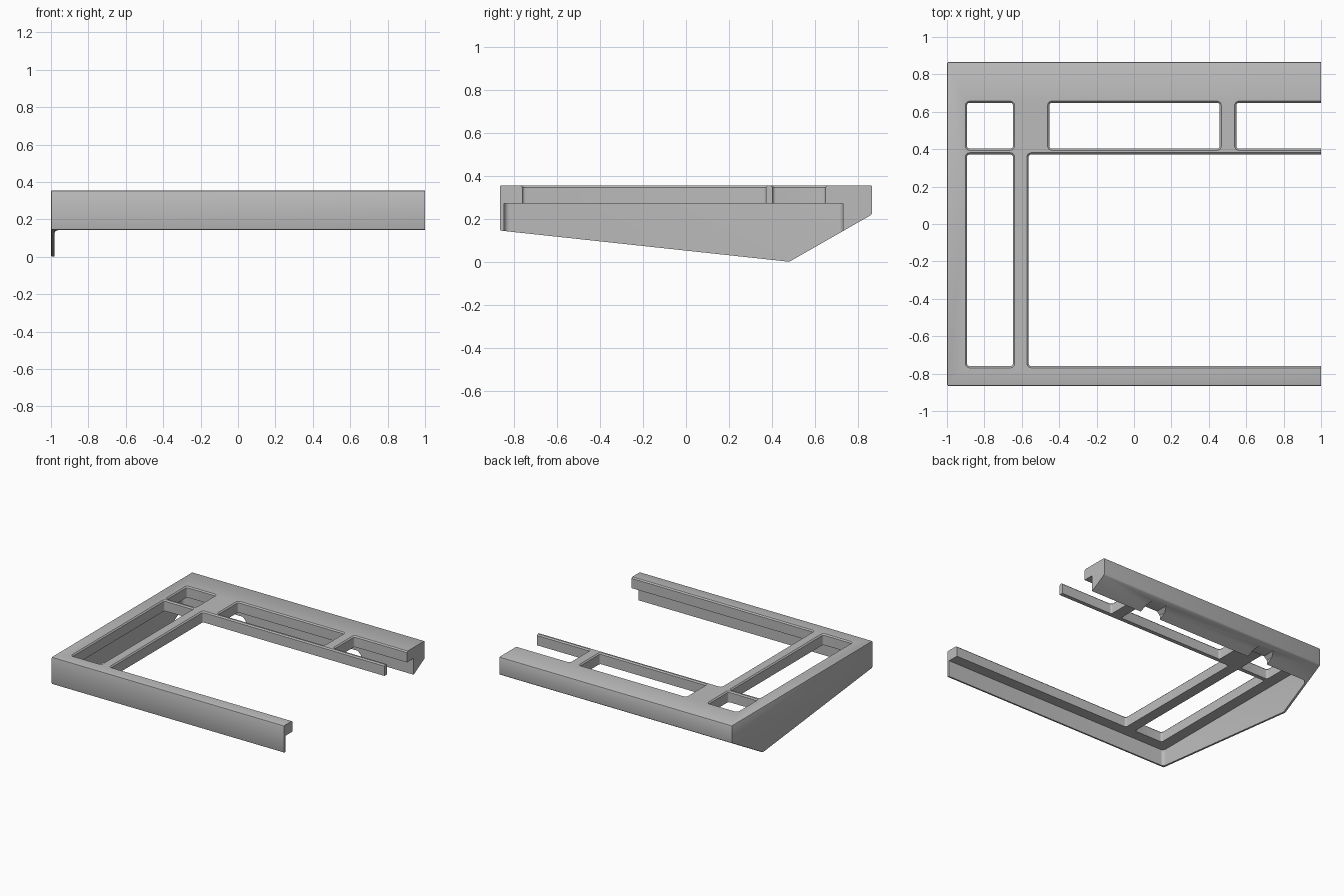
import bpy, bmesh, math

cube = bpy.data.objects.get("Cube")
if cube:
    bpy.data.objects.remove(cube, do_unlink=True)

TOP = 0.355      # top surface
UNDER = 0.27     # underside of the top plate
OPEN_END = 1.3   # cutters run past the open side

grey = bpy.data.materials.new("plain_grey")
grey.use_nodes = True
colour = (0.5, 0.5, 0.5, 1)
grey.diffuse_color = colour
grey.node_tree.nodes["Principled BSDF"].inputs["Base Color"].default_value = colour


def loft(name, rings):
    """Closed solid through a list of equally long point rings."""
    bm = bmesh.new()
    loops = [[bm.verts.new(p) for p in ring] for ring in rings]
    n = len(loops[0])
    for a, b in zip(loops, loops[1:]):
        for i in range(n):
            j = (i + 1) % n
            bm.faces.new((a[i], a[j], b[j], b[i]))
    bm.faces.new(loops[0])
    bm.faces.new(loops[-1])
    bmesh.ops.recalc_face_normals(bm, faces=bm.faces)
    mesh = bpy.data.meshes.new(name)
    bm.to_mesh(mesh)
    bm.free()
    mesh.materials.append(grey)
    obj = bpy.data.objects.new(name, mesh)
    bpy.context.collection.objects.link(obj)
    return obj


def rounded_ring(x0, x1, y0, y1, z, radius, out=0.0, steps=5):
    """Rounded rectangle at height z, grown outwards by out."""
    corners = ((x1, y1, -1, -1), (x0, y1, 1, -1), (x0, y0, 1, 1), (x1, y0, -1, 1))
    ring = []
    for k, (x, y, sx, sy) in enumerate(corners):
        for s in range(steps + 1):
            a = math.pi / 2 * (k + s / steps)
            ring.append((x + sx * radius + (radius + out) * math.cos(a),
                         y + sy * radius + (radius + out) * math.sin(a), z))
    return ring


def carve(body, cutter):
    cutter.hide_render = True
    mod = body.modifiers.new("cut", 'BOOLEAN')
    mod.operation = 'DIFFERENCE'
    mod.solver = 'EXACT'
    mod.object = cutter
    bpy.context.view_layer.objects.active = body
    bpy.ops.object.modifier_apply(modifier=mod.name)
    bpy.data.objects.remove(cutter, do_unlink=True)


# Wedge-shaped outer body
profile = [(-0.865, TOP), (0.865, TOP), (0.865, 0.22), (0.48, 0), (-0.865, 0.145)]
frame = loft("case_frame", [[(x, y, z) for y, z in profile] for x in (-1, 1)])

# Soften the outer edges, leaving the open end square
bm = bmesh.new()
bm.from_mesh(frame.data)
edges = [e for e in bm.edges if sum(v.co.x for v in e.verts) < 1.9]
bmesh.ops.bevel(bm, geom=edges, offset=0.007, segments=2, profile=0.5, affect='EDGES')
bm.to_mesh(frame.data)
bm.free()

# Hollow underside, open to the left
hollow = (-0.98, OPEN_END, -0.845, 0.73)
carve(frame, loft("hollow_cutter",
                  [rounded_ring(*hollow, z, 0.025) for z in (-0.1, UNDER)]))

# Openings through the top plate, with a small chamfer around each rim
rear, main = (0.403, 0.648), (-0.76, 0.372)
openings = [(-0.893, -0.647, *rear), (-0.453, 0.458, *rear), (0.547, OPEN_END, *rear),
            (-0.893, -0.647, *main), (-0.563, OPEN_END, *main)]
levels = ((0.2, 0), (TOP - 0.009, 0), (TOP, 0.009), (TOP + 0.01, 0.019))
for o in openings:
    carve(frame, loft("opening_cutter",
                      [rounded_ring(*o, z, 0.014, out) for z, out in levels]))

# Cable notches under the rear block
for x in (-0.53, 0.46):
    section = [(-0.1, 0.05), (0.1, 0.05), (0.085, 0.175), (0.06, 0.2),
               (-0.06, 0.2), (-0.085, 0.175)]
    carve(frame, loft("notch_cutter",
                      [[(x + dx, y, z) for dx, z in section] for y in (0.68, 0.9)]))

# Smooth the rounded corners, keep the other edges sharp
bpy.ops.object.select_all(action='DESELECT')
frame.select_set(True)
bpy.context.view_layer.objects.active = frame
bpy.ops.object.shade_smooth_by_angle(angle=math.radians(30))
